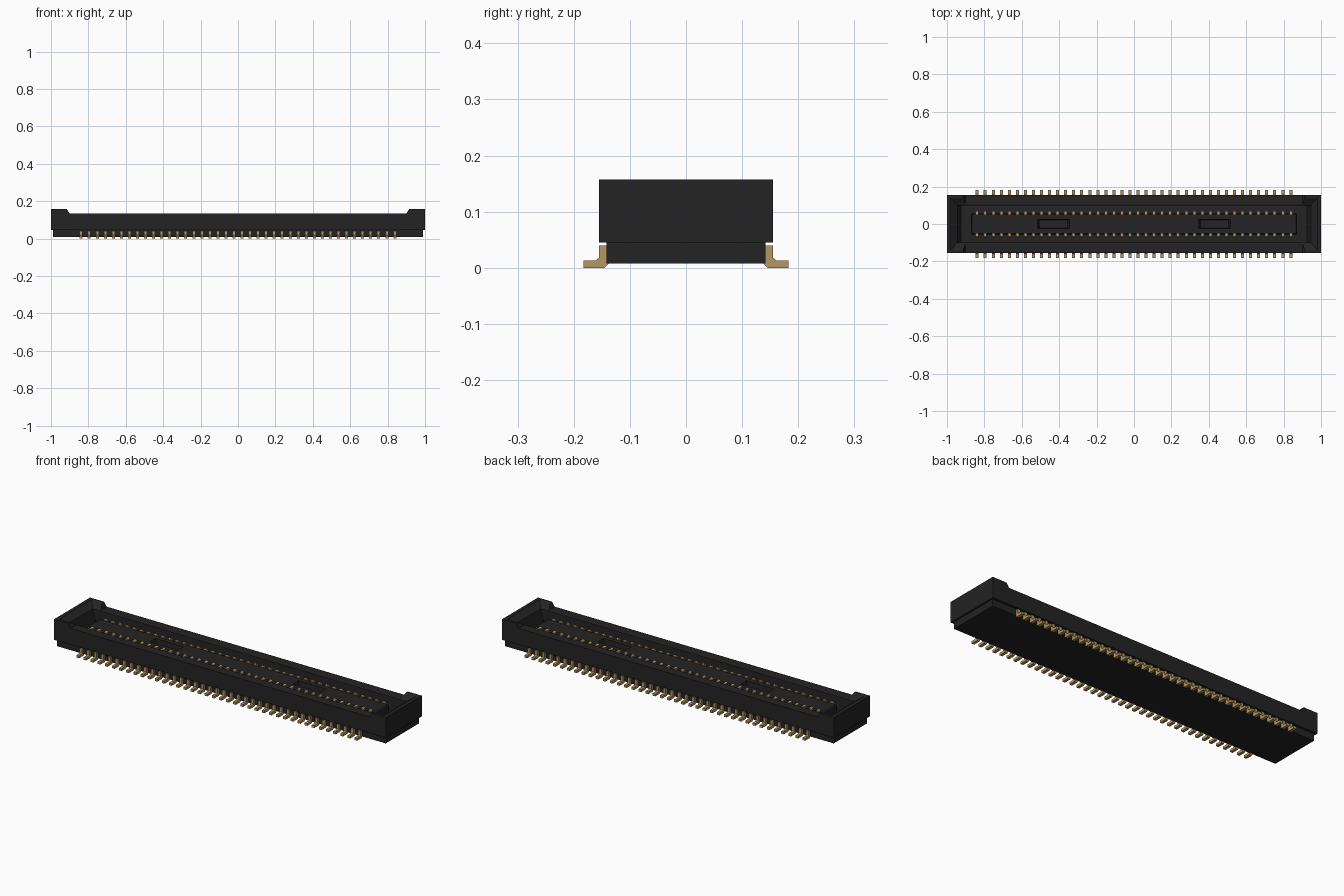
import bpy, bmesh

if "Cube" in bpy.data.objects:
    bpy.data.objects.remove(bpy.data.objects["Cube"])


def material(name, rgb):
    m = bpy.data.materials.new(name)
    m.diffuse_color = (*rgb, 1)
    m.use_nodes = True
    m.node_tree.nodes["Principled BSDF"].inputs["Base Color"].default_value = m.diffuse_color
    return m


BLACK = material("black plastic", (0.017, 0.017, 0.017))
GOLD = material("gold metal", (0.47, 0.31, 0.12))


def finish(name, bm, mat):
    bmesh.ops.recalc_face_normals(bm, faces=bm.faces)
    me = bpy.data.meshes.new(name)
    bm.to_mesh(me)
    bm.free()
    if mat:
        me.materials.append(mat)
    ob = bpy.data.objects.new(name, me)
    bpy.context.collection.objects.link(ob)
    return ob


def loft(bm, rings):
    """Join equal-sized point rings into a closed solid."""
    loops = [[bm.verts.new(p) for p in r] for r in rings]
    n = len(loops[0])
    for a, b in zip(loops, loops[1:]):
        for i in range(n):
            bm.faces.new((a[i], a[(i + 1) % n], b[(i + 1) % n], b[i]))
    bm.faces.new(loops[0][::-1])
    bm.faces.new(loops[-1])


def rect(hx, hy, z, cx=0):
    return [(cx - hx, -hy, z), (cx + hx, -hy, z), (cx + hx, hy, z), (cx - hx, hy, z)]


def stack(name, levels, mat=None, cx=0):
    """Rectangular solid from (half x, half y, z) levels."""
    bm = bmesh.new()
    loft(bm, [rect(*l, cx) for l in levels])
    return finish(name, bm, mat)


def cut(target, cutter):
    cutter.hide_render = True
    cutter.display_type = 'WIRE'
    mod = target.modifiers.new("cut", 'BOOLEAN')
    mod.operation = 'DIFFERENCE'
    mod.solver = 'EXACT'
    mod.object = cutter


# Housing with raised ends and an open cavity
housing = stack("housing", [(1, .155, .045), (1, .155, .157)], BLACK)
bm = bmesh.new()
saddle = [(-.90, .134), (.90, .134), (.915, .157), (.93, .18), (-.93, .18), (-.915, .157)]
loft(bm, [[(x, y, z) for x, z in saddle] for y in (-.3, .3)])
cut(housing, finish("saddle_cutter", bm, None))
cut(housing, stack("cavity_cutter", [(.925, .098, .06), (.945, .10, .132),
                                     (.98, .14, .157), (.98, .14, .2)]))

# Narrower base under the housing
stack("base", [(.99, .142, .008), (.99, .142, .05)], BLACK)

# Centre tongue with two shallow slots
tongue = stack("tongue", [(.872, .056, .055), (.872, .056, .108), (.866, .05, .114)], BLACK)
for side, label in ((-1, "left"), (1, "right")):
    cut(tongue, stack(label + "_slot_cutter", [(.075, .022, .085), (.09, .025, .13)],
                      cx=side * .43))

# Two rows of forty terminals: solder feet outside, contacts along the tongue
FOOT = [(.183, 0), (.183, .013), (.161, .013), (.155, .018), (.155, .04),
        (.138, .04), (.138, .007), (.145, 0)]
CONTACT = [(.05, .055), (.072, .055), (.072, .108), (.066, .117), (.05, .117)]
for profile, part in ((FOOT, "solder_feet"), (CONTACT, "contacts")):
    for side, label in ((-1, "front_"), (1, "back_")):
        bm = bmesh.new()
        for i in range(40):
            cx = (i - 19.5) * .043
            loft(bm, [[(cx + dx, side * y, z) for y, z in profile] for dx in (-.008, .008)])
        finish(label + part, bm, GOLD)
